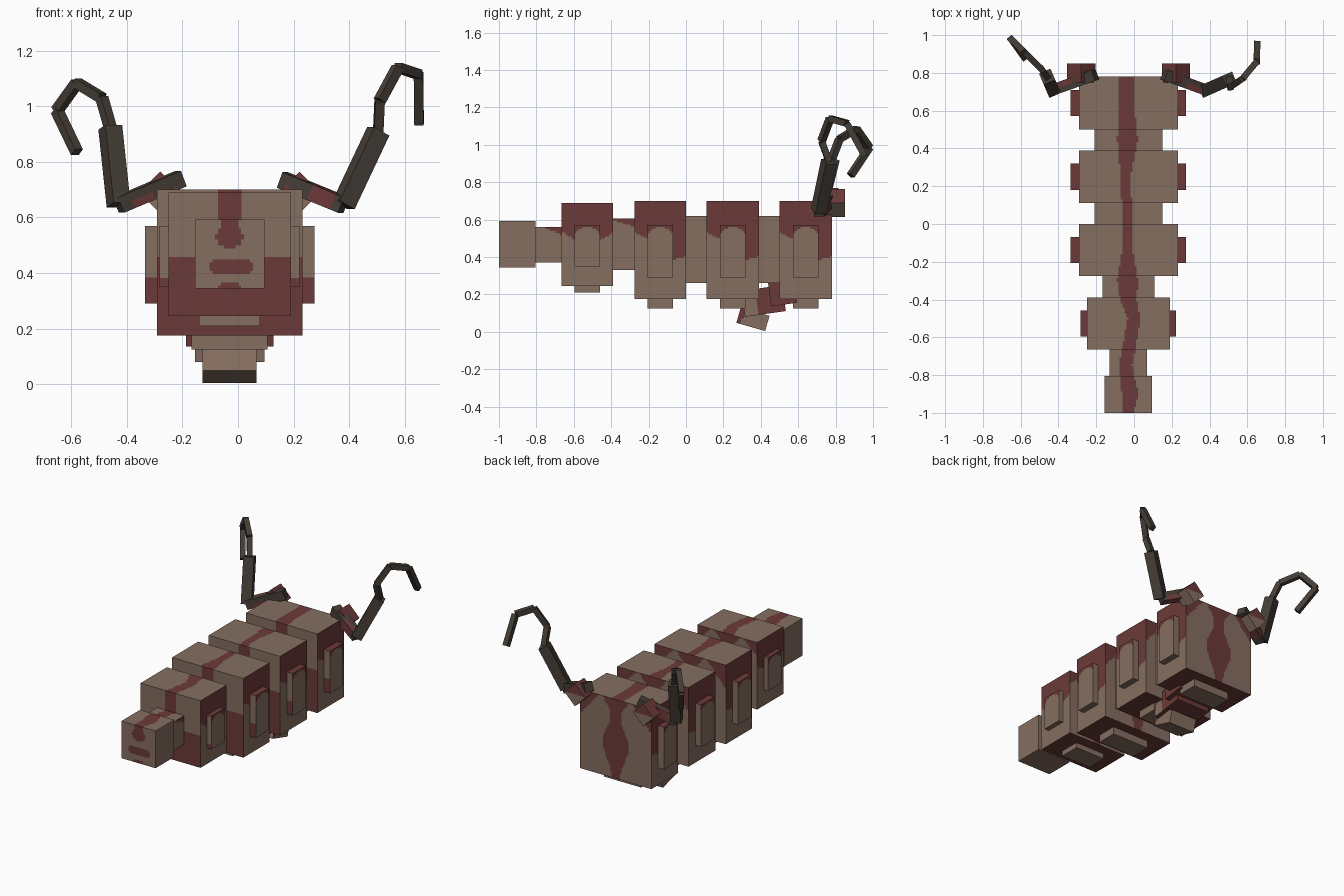
import bpy, math
from mathutils import Vector, Matrix

cube = bpy.data.objects.get("Cube")
if cube:
    bpy.data.objects.remove(cube, do_unlink=True)


def material(name, rgb):
    m = bpy.data.materials.new(name)
    m.use_nodes = True
    m.diffuse_color = (*rgb, 1)
    bsdf = m.node_tree.nodes["Principled BSDF"]
    bsdf.inputs["Base Color"].default_value = (*rgb, 1)
    bsdf.inputs["Roughness"].default_value = 0.9
    return m


MATS = [material("tan hide", (0.235, 0.158, 0.118)),
        material("maroon marking", (0.148, 0.042, 0.040)),
        material("dark shell", (0.060, 0.048, 0.038))]
TAN, RED, DARK = range(3)
MID = -0.03          # centre line of the body
CELL = 0.0105        # size of the painted squares


def lerp(points, t):
    """Value at t along a list of (t, value) points."""
    if t <= points[0][0]:
        return points[0][1]
    for (a, va), (b, vb) in zip(points, points[1:]):
        if t <= b:
            return va + (vb - va) * (t - a) / (b - a)
    return points[-1][1]


def painted_box(name, low, high, rule, matrix=None):
    """Box whose flat sides are cut into strips coloured by rule(point, normal)."""
    verts, faces, mats = [], [], []

    def quad(axis, side, u0, u1, v0, v1, mat):
        ua, va = (axis + 1) % 3, (axis + 2) % 3
        start = len(verts)
        for u, v in ((u0, v0), (u1, v0), (u1, v1), (u0, v1)):
            p = [0, 0, 0]
            p[axis], p[ua], p[va] = (high if side > 0 else low)[axis], u, v
            verts.append(p)
        ids = list(range(start, start + 4))
        faces.append(ids if side > 0 else ids[::-1])
        mats.append(mat)

    for axis in range(3):
        ua, va = (axis + 1) % 3, (axis + 2) % 3
        nu = max(1, round((high[ua] - low[ua]) / CELL))
        nv = max(1, round((high[va] - low[va]) / CELL))
        us = [low[ua] + (high[ua] - low[ua]) * i / nu for i in range(nu + 1)]
        vs = [low[va] + (high[va] - low[va]) * i / nv for i in range(nv + 1)]
        for side in (-1, 1):
            n = Vector([side if i == axis else 0 for i in range(3)])

            def colour(i, j):
                p = Vector((0, 0, 0))
                p[axis] = (high if side > 0 else low)[axis]
                p[ua], p[va] = (us[i] + us[i + 1]) / 2, (vs[j] + vs[j + 1]) / 2
                return rule(p, n)

            rows = [[colour(i, j) for i in range(nu)] for j in range(nv)]
            j = 0
            while j < nv:                       # merge equal rows and runs
                k = j + 1
                while k < nv and rows[k] == rows[j]:
                    k += 1
                i = 0
                while i < nu:
                    e = i + 1
                    while e < nu and rows[j][e] == rows[j][i]:
                        e += 1
                    quad(axis, side, us[i], us[e], vs[j], vs[k], rows[j][i])
                    i = e
                j = k
    mesh = bpy.data.meshes.new(name)
    mesh.from_pydata(verts, [], faces)
    for m in MATS:
        mesh.materials.append(m)
    mesh.polygons.foreach_set("material_index", mats)
    ob = bpy.data.objects.new(name, mesh)
    if matrix:
        ob.matrix_world = matrix
    bpy.context.collection.objects.link(ob)
    return ob


# Wavy stripe along the back: centre and half width against y
STRIPE_X = [(-1, -.03), (-.9, -.02), (-.75, -.045), (-.62, -.02), (-.5, 0),
            (-.4, -.03), (-.3, -.035), (0, -.035), (.25, -.045), (.45, -.035), (.78, -.04)]
STRIPE_W = [(-1, .03), (-.9, .045), (-.75, .035), (-.5, .035), (-.3, .055),
            (-.15, .03), (.25, .025), (.45, .055), (.6, .04), (.78, .042)]
# Spindle on the rear faces: half width against height fraction
SPINDLE = [(0, .03), (.12, .04), (.35, .09), (.5, .095), (.7, .04), (.85, .04), (1, .1)]
# Lower edge of the maroon flank against position along a segment
FLANK = [(0, .53), (.25, .5), (.35, .55), (.65, .55), (.75, .385), (1, .405)]
SMALL_FLANK = [(0, .54), (.25, .49), (.4, .55), (.65, .55), (.75, .49), (1, .53)]


def on_stripe(p):
    return abs(p.x - lerp(STRIPE_X, p.y)) < lerp(STRIPE_W, p.y)


def segment_rule(y0, y1, z0, z1, flank):
    def rule(p, n):
        x = p.x - MID
        if n.z > 0:
            return RED if on_stripe(p) else TAN
        if n.z < 0:
            return RED
        if n.y < 0:
            crest = p.z > .49 and abs(x) < .045
            return RED if p.z < .46 - .08 * max(0, .2 - abs(x)) or crest else TAN
        if n.y > 0:
            t = (p.z - z0) / (z1 - z0)
            corner = t > .72 and abs(x) > .25 - (t - .72) * .45
            return RED if abs(x) < lerp(SPINDLE, t) or corner else TAN
        return RED if p.z > lerp(flank, (p.y - y0) / (y1 - y0)) else TAN
    return rule


def neck_rule(edge, slope, y0):
    def rule(p, n):
        if n.z > 0:
            return RED if on_stripe(p) else TAN
        if n.z < 0:
            return RED
        return RED if n.x and p.z > edge - slope * (p.y - y0) else TAN
    return rule


def plate_rule(p, n):
    if n.y < 0:
        return RED if p.z < .385 else TAN
    y = abs(p.y - plate_mid) / .07
    return RED if n.z > 0 or (n.x and p.z > .56 - .035 * y * y) else TAN


def head_rule(p, n):
    x = p.x - MID
    if n.z > 0:
        return RED if on_stripe(p) else TAN
    if n.y < 0:
        nose = abs(x) < lerp([(.484, 0), (.5, .04), (.53, .052), (.56, .035), (.6, .032)], p.z)
        mouth = (.395 < p.z < .45 and abs(x - .005) < .075 - .8 * max(0, abs(p.z - .42) - .012))
        chin = p.z < .367 and abs(x) < .05 - (p.z - .345)
        return RED if nose or mouth or chin else TAN
    return TAN


plain = lambda p, n: TAN

# Head and necks: y range, half width, z range, flank edge and slope
painted_box("head", (MID - .125, -1, .345), (MID + .125, -.805, .592), head_rule)
for i, (y0, y1, w, z0, z1, edge, slope) in enumerate((
        (-.805, -.665, .1, .37, .56, .575, .4), (-.39, -.275, .138, .33, .605, .595, .3),
        (0, .11, .18, .26, .62, 1, 0), (.39, .5, .18, .26, .62, 1, 0))):
    painted_box(f"neck_{i + 1}", (MID - w, y0, z0), (MID + w, y1, z1), neck_rule(edge, slope, y0))

# Body segments, each with two side plates and a belly plate
for i, (y0, y1, w, z0, z1) in enumerate((
        (-.665, -.39, .22, .245, .69), (-.275, 0, .262, .175, .70),
        (.11, .39, .262, .175, .70), (.5, .78, .262, .175, .70))):
    small = i == 0
    painted_box(f"segment_{i + 1}", (MID - w, y0, z0), (MID + w, y1, z1),
                segment_rule(y0, y1, z0, z1, SMALL_FLANK if small else FLANK))
    plate_mid = (y0 + y1) / 2
    a, b = plate_mid - .069, plate_mid + .069
    bottom, out = (.35, .032) if small else (.29, .043)
    for side, label in ((1, "left"), (-1, "right")):
        xs = sorted((MID + side * w, MID + side * (w + out)))
        painted_box(f"side_plate_{label}_{i + 1}", (xs[0], a, bottom), (xs[1], b, .57), plate_rule)
    bw, drop = (.11, .035) if small else (.137, .05)
    painted_box(f"belly_plate_{i + 1}", (MID - bw, a, z0 - drop), (MID + bw, b, z0), plain)

# Folded tail under the rear of the body
for name, y, z, size, tilt, rule in (
        ("tail_base", .515, .22, (.315, .14, .15), 8, lambda p, n: RED),
        ("tail_middle", .415, .165, (.25, .22, .14), 8,
         lambda p, n: TAN if n.y < 0 or (n.x and p.y < -.04) else RED),
        ("tail_tip", .358, .067, (.195, .16, .085), -16,
         lambda p, n: RED if n.x and p.y < -.05 + p.z * .3 else TAN)):
    h = Vector(size) / 2
    m = Matrix.Translation((MID, y, z)) @ Matrix.Rotation(math.radians(tilt), 4, 'X')
    painted_box(name, -h, h, rule, m)


def limb(name, a, b, thick, rule):
    a, b = Vector(a), Vector(b)
    h = Vector((thick / 2, thick / 2, (b - a).length / 2))
    rot = (b - a).to_track_quat('Z', 'Y').to_matrix().to_4x4()
    painted_box(name, -h, h, rule, Matrix.Translation((a + b) / 2) @ rot)


dark = lambda p, n: DARK
patched = lambda p, n: RED if .0 < p.z < .09 and p.x + p.y < .03 else DARK

# Rear feelers: diamond socket, arm, shaft and hooked whip
FEELERS = {
    "left": (.222, [(.16, .79, .735), (.38, .71, .645), (.505, .765, .91), (.51, .725, 1.02),
                    (.575, .77, 1.14), (.65, .86, 1.115), (.652, .955, .94)]),
    "right": (-.28, [(-.205, .79, .74), (-.43, .71, .645), (-.46, .78, .925), (-.49, .82, 1.03),
                     (-.58, .91, 1.085), (-.652, .98, .985), (-.58, .88, .835)]),
}
for side, (sx, path) in FEELERS.items():
    m = Matrix.Translation((sx, .8, .69)) @ Matrix.Rotation(math.pi / 4, 4, 'Y')
    painted_box(f"feeler_socket_{side}", (-.053, -.05, -.053), (.053, .05, .053),
                lambda p, n: RED if p.z > p.x else TAN, m)
    limb(f"feeler_arm_{side}", path[0], path[1], .06, patched)
    limb(f"feeler_shaft_{side}", path[1], path[2], .066, dark)
    for k in range(2, len(path) - 1):
        limb(f"feeler_whip_{side}_{k - 1}", path[k], path[k + 1], .034, dark)
